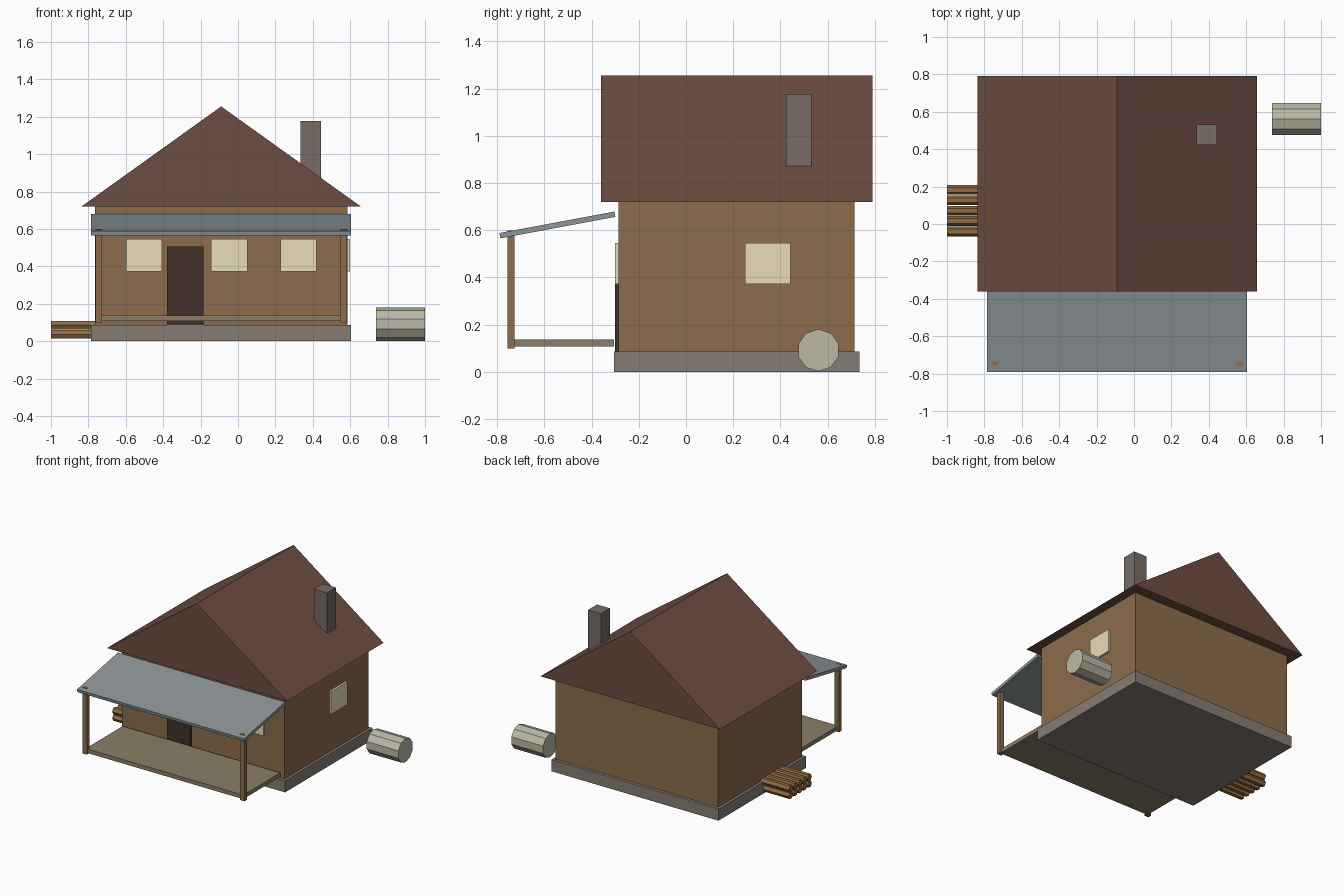
import bpy, bmesh
from math import radians, pi, atan2, hypot
from mathutils import Matrix, Vector

if "Cube" in bpy.data.objects:
    bpy.data.objects.remove(bpy.data.objects["Cube"])


def material(name, r, g, b):
    m = bpy.data.materials.new(name)
    m.diffuse_color = [(c / 255) ** 2.2 for c in (r, g, b)] + [1]
    m.use_nodes = True
    m.node_tree.nodes["Principled BSDF"].inputs["Base Color"].default_value = m.diffuse_color
    return m


WALL = material("wall_timber", 138, 108, 77)
STONE = material("stone", 133, 123, 116)
ROOF = material("roof_tile", 108, 78, 67)
METAL = material("porch_metal", 140, 148, 150)
DECK = material("deck_board", 138, 125, 102)
GLASS = material("window_pane", 232, 220, 184)
DARK = material("door_wood", 66, 50, 44)
FLUE = material("chimney_stone", 118, 108, 102)
TANK = material("tank_metal", 186, 183, 165)
LOG = material("log_wood", 145, 107, 70)


def finish(name, bm, mat):
    bmesh.ops.recalc_face_normals(bm, faces=bm.faces)
    me = bpy.data.meshes.new(name)
    bm.to_mesh(me)
    bm.free()
    me.materials.append(mat)
    ob = bpy.data.objects.new(name, me)
    bpy.context.collection.objects.link(ob)
    return ob


def box(name, x, y, z, mat):
    """Box from (min, max) ranges."""
    bm = bmesh.new()
    bmesh.ops.create_cube(bm, size=1)
    bm.transform(Matrix.Diagonal((x[1] - x[0], y[1] - y[0], z[1] - z[0], 1)))
    ob = finish(name, bm, mat)
    ob.location = [sum(r) / 2 for r in (x, y, z)]
    return ob


def rod(name, x, y, z, radius, sides, turn, mat):
    """Faceted cylinder lying along x; turn sets the first corner's angle."""
    bm = bmesh.new()
    bmesh.ops.create_cone(bm, cap_ends=True, segments=sides, radius1=radius,
                          radius2=radius, depth=x[1] - x[0])
    bm.transform(Matrix.Rotation(pi / 2, 4, 'Y') @ Matrix.Rotation(turn, 4, 'Z'))
    ob = finish(name, bm, mat)
    ob.location = (sum(x) / 2, y, z)
    return ob


# House body
box("foundation", (-0.785, 0.605), (-0.305, 0.735), (0, 0.087), STONE)
box("walls", (-0.765, 0.585), (-0.285, 0.713), (0.085, 0.722), WALL)

# Gabled roof: solid triangular prism
bm = bmesh.new()
tri = bm.faces.new([bm.verts.new((x, -0.36, z))
                    for x, z in ((-0.837, 0.72), (0.657, 0.72), (-0.09, 1.255))])
ext = bmesh.ops.extrude_face_region(bm, geom=[tri], use_keep_orig=True)
bmesh.ops.translate(bm, vec=(0, 1.15, 0),
                    verts=[v for v in ext["geom"] if isinstance(v, bmesh.types.BMVert)])
finish("roof", bm, ROOF)
box("chimney", (0.335, 0.443), (0.423, 0.531), (0.80, 1.177), FLUE)

# Door and windows
box("door", (-0.38, -0.185), (-0.30, -0.275), (0.087, 0.505), DARK)
for i, x in enumerate((-0.503, -0.047, 0.323)):
    box(f"front_window_{i + 1}", (x - 0.097, x + 0.097), (-0.30, -0.275), (0.373, 0.545), GLASS)
box("side_window", (0.575, 0.60), (0.25, 0.442), (0.373, 0.545), GLASS)

# Porch: deck, posts and sloping canopy
box("porch_floor", (-0.745, 0.565), (-0.745, -0.305), (0.107, 0.137), DECK)
for side, x in (("left", -0.745), ("right", 0.565)):
    box(f"porch_post_{side}", (x - 0.018, x + 0.018), (-0.757, -0.727), (0.10, 0.5985), WALL)
dy, dz = 0.487, 0.091
length = hypot(dy, dz)
canopy = box("porch_roof", (-0.785, 0.605), (-length / 2, length / 2), (-0.0115, 0.0115), METAL)
canopy.location = (-0.09, -0.545, 0.6225)
canopy.rotation_euler.x = atan2(dz, dy)

# Water tank
rod("water_tank", (0.737, 1.0), 0.561, 0.0915, 0.0895, 10, pi / 2, TANK)

# Stacked logs
for row in range(2):
    for i in range(5):
        rod(f"log_{row + 1}_{i + 1}", (-1.0, -0.75), -0.04 + 0.0556 * i,
            0.036 + 0.05 * row, 0.026, 6, 0, LOG)
